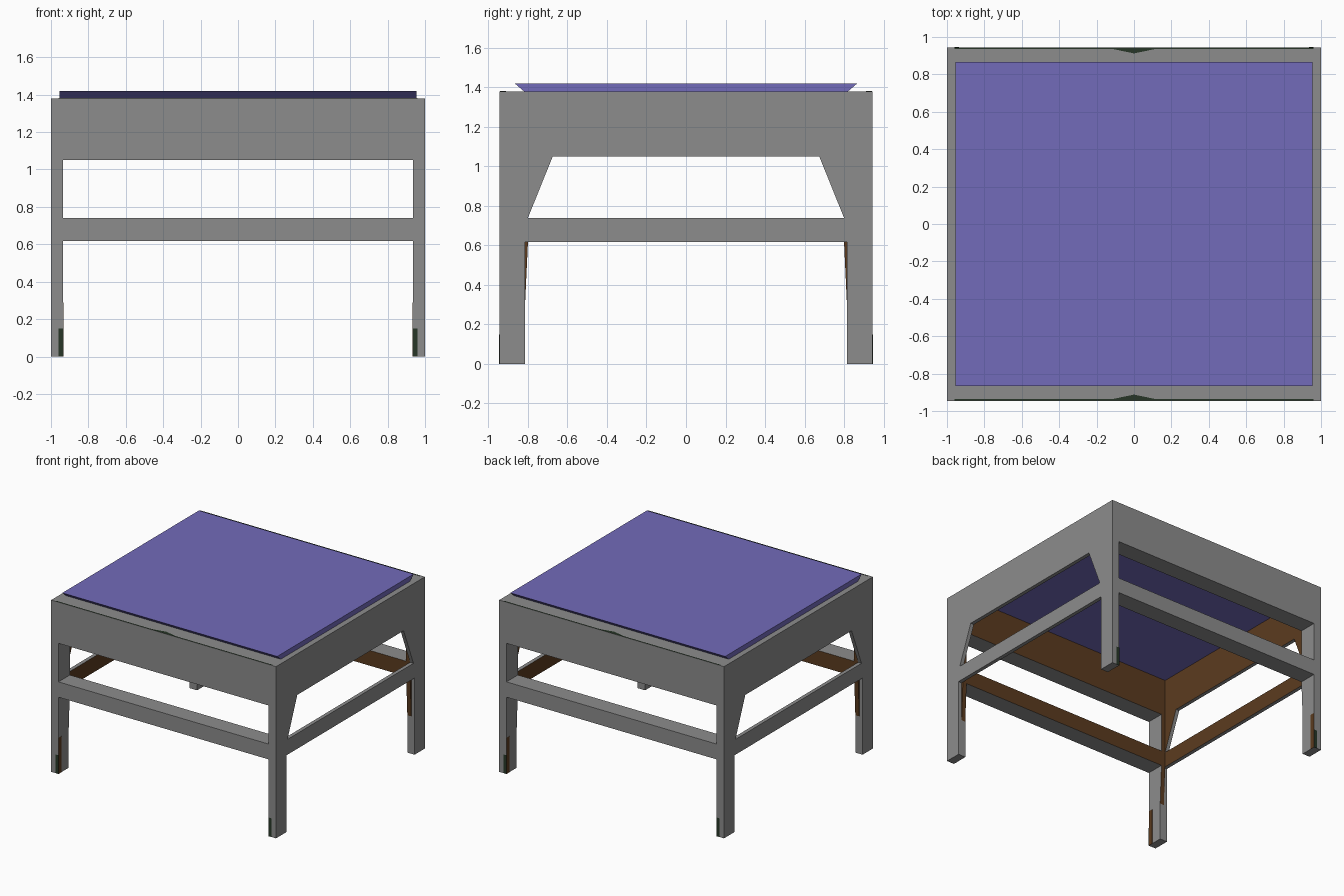
import bpy, bmesh

if "Cube" in bpy.data.objects:
    bpy.data.objects.remove(bpy.data.objects["Cube"])


def material(name, rgb):
    m = bpy.data.materials.new(name)
    m.diffuse_color = (*rgb, 1)
    m.use_nodes = True
    m.node_tree.nodes["Principled BSDF"].inputs["Base Color"].default_value = m.diffuse_color
    return m


GREY = material("grey_paint", (0.265, 0.265, 0.265))
PURPLE = material("purple_cloth", (0.17, 0.145, 0.49))
BROWN = material("brown_wood", (0.105, 0.044, 0.014))
GREEN = material("dark_green", (0.02, 0.037, 0.02))


def prism(name, pts, place, a, b, mat):
    """Extrude a 2D profile from a to b; place(u, v, w) maps to xyz."""
    bm = bmesh.new()
    lo = [bm.verts.new(place(u, v, a)) for u, v in pts]
    hi = [bm.verts.new(place(u, v, b)) for u, v in pts]
    n = len(pts)
    bm.faces.new(lo)
    bm.faces.new(hi)
    for i in range(n):
        j = (i + 1) % n
        bm.faces.new((lo[i], lo[j], hi[j], hi[i]))
    bmesh.ops.recalc_face_normals(bm, faces=bm.faces)
    me = bpy.data.meshes.new(name)
    bm.to_mesh(me)
    bm.free()
    me.materials.append(mat)
    ob = bpy.data.objects.new(name, me)
    bpy.context.collection.objects.link(ob)
    return ob


def rect(u0, u1, v0, v1):
    return [(u0, v0), (u1, v0), (u1, v1), (u0, v1)]


def along_x(u, v, w):
    return (w, u, v)


def along_y(u, v, w):
    return (u, w, v)


# frame: one block, hollowed and opened on all sides
frame = prism("frame", rect(-0.945, 0.945, 0, 1.38), along_x, -1, 1, GREY)
half = [(0.815, -0.1), (0.815, 0.3), (0.80, 0.62), (0.80, 1.35)]
cavity = half + [(-u, v) for u, v in reversed(half)]
cutters = [
    prism("cavity_cutter", cavity, along_x, -0.97, 0.97, GREY),
    prism("top_cutter", rect(-0.80, 0.80, 1.2, 1.5), along_x, -0.955, 0.955, GREY),
    prism("front_low_cutter", rect(-0.935, 0.935, -0.1, 0.617), along_y, -1.1, 1.1, GREY),
    prism("front_high_cutter", rect(-0.935, 0.935, 0.74, 1.05), along_y, -1.1, 1.1, GREY),
    prism("side_high_cutter", [(-0.80, 0.74), (0.80, 0.74), (0.675, 1.05), (-0.675, 1.05)],
          along_x, -1.1, 1.1, GREY),
]
for s in (-1, 1):
    cutters.append(prism("side_low_cutter", rect(-0.815, 0.815, -0.1, 0.617),
                         along_x, s * 0.97, s * 1.1, GREY))
for c in cutters:
    c.hide_render = True
    mod = frame.modifiers.new("cut", 'BOOLEAN')
    mod.operation, mod.solver, mod.object = 'DIFFERENCE', 'EXACT', c
deps = bpy.context.evaluated_depsgraph_get()
mesh = bpy.data.meshes.new_from_object(frame.evaluated_get(deps))
frame.modifiers.clear()
frame.data = mesh
for c in cutters:
    bpy.data.objects.remove(c)

# frame colours: brown inner walls, purple underside of the top
mesh.materials.clear()
for m in (GREY, BROWN, PURPLE):
    mesh.materials.append(m)
for p in mesh.polygons:
    c, n = p.center, p.normal
    p.material_index = 0
    if abs(n.x) > 0.9 and abs(abs(c.x) - 0.97) < 0.004:
        p.material_index = 1
    elif abs(n.y) > 0.9 and abs(c.y) < 0.812 and abs(c.x) < 0.969 and c.z > 0.3:
        p.material_index = 1
    elif n.z < -0.9 and 1.3 < c.z < 1.37:
        p.material_index = 2

# painted strips at the leg feet
for sx in (-1, 1):
    for sy in (-1, 1):
        prism("foot_inner_strip", rect(0.905, 0.944, 0, 0.29),
              lambda u, v, w: (sx * w, sy * u, v), 0.934, 0.936, BROWN)
        prism("foot_front_strip", rect(0.935, 0.96, 0, 0.15),
              lambda u, v, w: (sx * u, sy * w, v), 0.944, 0.946, GREEN)

# dark edge lines with a small pointed mark on top
for sy in (-1, 1):
    prism("top_edge_line", [(-0.96, 0.943), (-0.96, 0.935), (-0.11, 0.935), (0, 0.912),
                            (0.11, 0.935), (0.96, 0.935), (0.96, 0.943)],
          lambda u, v, w: (u, sy * v, w), 1.379, 1.381, GREEN)

# top cushion, flared toward front and back
prism("top_cushion", [(-0.80, 1.35), (0.80, 1.35), (0.82, 1.38), (0.867, 1.42),
                      (-0.867, 1.42), (-0.82, 1.38)], along_x, -0.955, 0.955, PURPLE)
